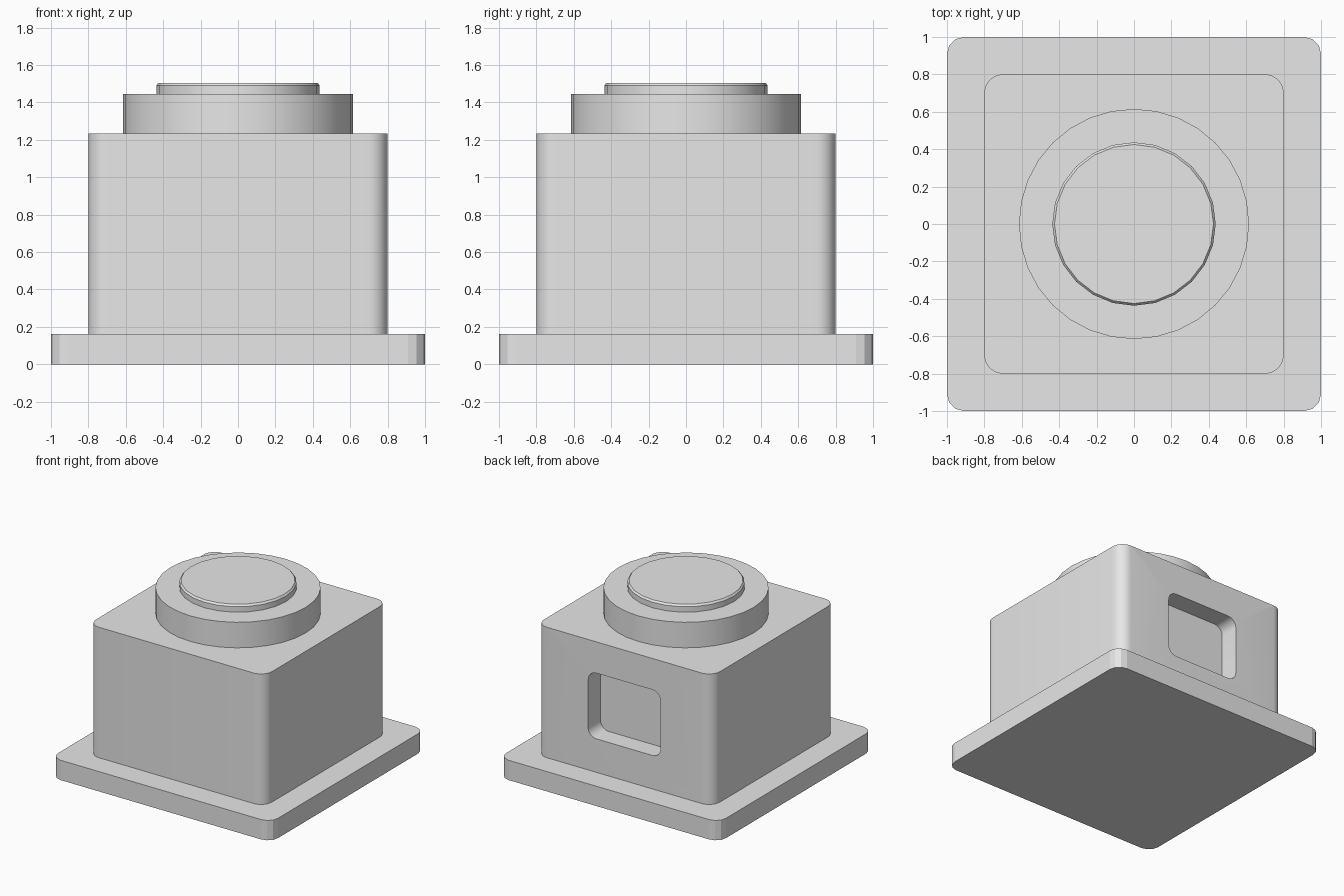
import bpy
import bmesh
import math

if "Cube" in bpy.data.objects:
    bpy.data.objects.remove(bpy.data.objects["Cube"], do_unlink=True)

grey = bpy.data.materials.new("light_grey")
grey.use_nodes = True
grey.diffuse_color = (0.8, 0.8, 0.8, 1)
grey.node_tree.nodes["Principled BSDF"].inputs["Base Color"].default_value = (0.8, 0.8, 0.8, 1)


def rounded_outline(half_w, half_h, radius, steps):
    """Counter-clockwise rounded rectangle centred on the origin."""
    points = []
    for quarter, (sx, sy) in enumerate([(1, 1), (-1, 1), (-1, -1), (1, -1)]):
        for i in range(steps + 1):
            a = math.pi / 2 * (quarter + i / steps)
            points.append((sx * (half_w - radius) + radius * math.cos(a),
                           sy * (half_h - radius) + radius * math.sin(a)))
    return points


def make_object(name, bm, smooth=True):
    bmesh.ops.recalc_face_normals(bm, faces=bm.faces)
    mesh = bpy.data.meshes.new(name)
    bm.to_mesh(mesh)
    bm.free()
    mesh.materials.append(grey)
    obj = bpy.data.objects.new(name, mesh)
    bpy.context.collection.objects.link(obj)
    if smooth:
        bpy.ops.object.select_all(action="DESELECT")
        obj.select_set(True)
        bpy.context.view_layer.objects.active = obj
        bpy.ops.object.shade_smooth_by_angle(angle=math.radians(30))
    return obj


def loft(name, rings, smooth=True):
    """Skin a stack of equal-length rings and cap both ends."""
    bm = bmesh.new()
    loops = [[bm.verts.new(p) for p in ring] for ring in rings]
    n = len(loops[0])
    for low, high in zip(loops, loops[1:]):
        for i in range(n):
            j = (i + 1) % n
            bm.faces.new((low[i], low[j], high[j], high[i]))
    bm.faces.new(loops[0][::-1])
    bm.faces.new(loops[-1])
    return make_object(name, bm, smooth)


def slab(name, half, radius, steps, z0, z1, smooth=True):
    outline = rounded_outline(half, half, radius, steps)
    return loft(name, [[(x, y, z) for x, y in outline] for z in (z0, z1)], smooth)


def turned(name, profile, sides):
    angles = [2 * math.pi * i / sides for i in range(sides)]
    return loft(name, [[(r * math.cos(a), r * math.sin(a), z) for a in angles]
                       for r, z in profile])


# Base plate with faceted corners
slab("base_plate", 1.0, 0.09, 3, 0, 0.163, smooth=False)

# Main housing
body = slab("housing", 0.8, 0.1, 8, 0.163, 1.235)

# Rounded recess cut into the back
outline = rounded_outline(0.33, 0.27, 0.075, 6)
cutter = loft("recess_cutter", [[(x, y, z + 0.708) for x, z in outline]
                                for y in (0.64, 0.9)])
cutter.hide_render = True
cut = body.modifiers.new("back_recess", "BOOLEAN")
cut.operation = "DIFFERENCE"
cut.solver = "EXACT"
cut.object = cutter
bpy.context.view_layer.objects.active = body
bpy.ops.object.modifier_apply(modifier=cut.name)
bpy.data.objects.remove(cutter, do_unlink=True)
bpy.ops.object.select_all(action="DESELECT")
body.select_set(True)
bpy.ops.object.shade_smooth_by_angle(angle=math.radians(30))

# Collar and push button
turned("collar", [(0.615, 1.235), (0.615, 1.445)], 32)
turned("button", [(0.437, 1.445), (0.437, 1.49), (0.425, 1.505)], 24)
